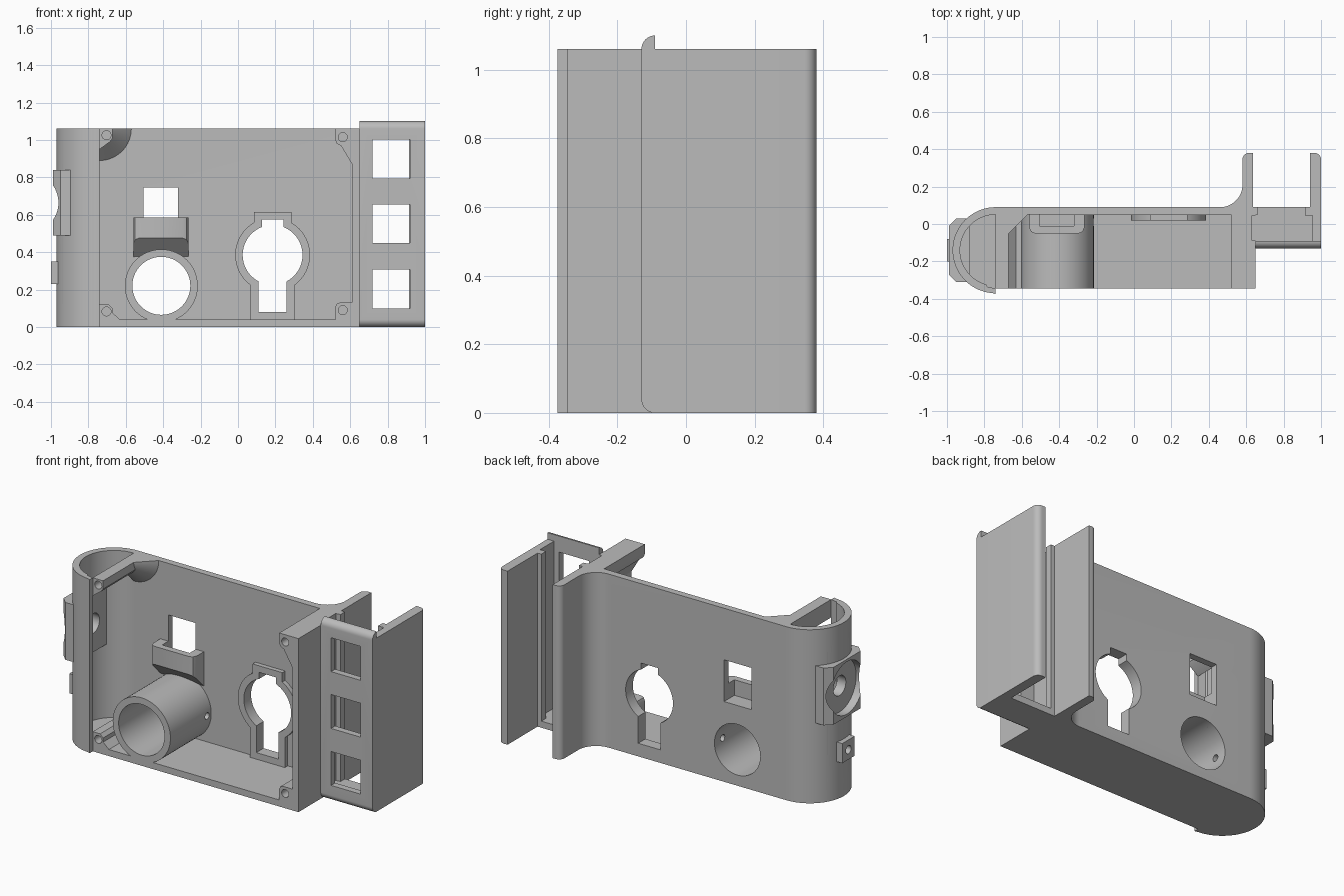
import bpy, bmesh
from math import cos, sin, radians, acos, asin, degrees
from mathutils import Vector

old = bpy.data.objects.get("Cube")
if old:
    bpy.data.objects.remove(old, do_unlink=True)

grey = bpy.data.materials.new("plain grey")
grey.use_nodes = True
COLOUR = (0.5, 0.5, 0.5, 1)
grey.diffuse_color = COLOUR
grey.node_tree.nodes["Principled BSDF"].inputs["Base Color"].default_value = COLOUR


def arc(cx, cy, r, start, end, n=24):
    angles = [radians(start + (end - start) * i / n) for i in range(n + 1)]
    return [(cx + r * cos(a), cy + r * sin(a)) for a in angles]


def circle(cx, cy, r, n=64):
    return arc(cx, cy, r, 0, 360, n)[:-1]


def rect(u0, u1, v0, v1):
    return [(u0, v0), (u1, v0), (u1, v1), (u0, v1)]


def prism(name, pts, axis, a, b, end_pts=None):
    """Extrude a profile along an axis, optionally lofting to a second profile."""
    place = {"x": lambda u, v, t: Vector((t, u, v)),
             "y": lambda u, v, t: Vector((u, t, v)),
             "z": lambda u, v, t: Vector((u, v, t))}[axis]
    bm = bmesh.new()
    low = [bm.verts.new(place(u, v, a)) for u, v in pts]
    high = [bm.verts.new(place(u, v, b)) for u, v in end_pts or pts]
    bm.faces.new(low)
    bm.faces.new(high)
    for i in range(len(low)):
        j = (i + 1) % len(low)
        bm.faces.new((low[i], low[j], high[j], high[i]))
    bmesh.ops.recalc_face_normals(bm, faces=bm.faces)
    mesh = bpy.data.meshes.new(name)
    bm.to_mesh(mesh)
    bm.free()
    mesh.materials.append(grey)
    ob = bpy.data.objects.new(name, mesh)
    bpy.context.collection.objects.link(ob)
    return ob


def cut(ob, *cutters):
    """Subtract the cutters and bake the result into the mesh."""
    for c in cutters:
        c.hide_render = True
        mod = ob.modifiers.new("cut", "BOOLEAN")
        mod.operation = "DIFFERENCE"
        mod.solver = "EXACT"
        mod.object = c
    graph = bpy.context.evaluated_depsgraph_get()
    mesh = bpy.data.meshes.new_from_object(ob.evaluated_get(graph))
    ob.modifiers.clear()
    ob.data = mesh


def keyhole(r, half_top, top, half_bottom, bottom):
    """Round opening with one slot above and one below."""
    cx, cz = 0.185, 0.385
    t = degrees(acos(half_top / r))
    s = degrees(asin(half_bottom / r))
    right = arc(cx, cz, r, s - 90, t)
    left = arc(cx, cz, r, 180 - t, 270 - s)
    return ([(cx + half_bottom, bottom)] + right + [(cx + half_top, top), (cx - half_top, top)]
            + left + [(cx - half_bottom, bottom)])


# Shared cutters
TUBE = (-0.41, 0.22)
BUTTON = (-0.14, 0.665)
PORT = (-0.14, 0.29)
bore = prism("bore_cutter", circle(*TUBE, 0.155), "y", -1, 1)
window = prism("window_cutter", rect(-0.505, -0.32, 0.49, 0.745), "y", -0.01, 0.3)
key = prism("keyhole_cutter", keyhole(0.16, 0.0575, 0.575, 0.075, 0.08), "y", -0.1, 0.3)
recess = prism("button_recess_cutter", circle(*BUTTON, 0.16), "x", -1.2, -0.94)
button_hole = prism("button_hole_cutter", circle(*BUTTON, 0.06), "x", -1.2, -0.8)
port_hole = prism("port_hole_cutter", circle(*PORT, 0.025, 24), "x", -1.2, -0.8)
slot = prism("slot_cutter", rect(0.63, 0.955, -0.088, 0.045), "z", 0.04, 1.3)
cross_hole = prism("cross_hole_cutter", circle(0.01, 0.22, 0.02, 24), "x", -0.8, 0)
cutters = [bore, window, key, recess, button_hole, port_hole, slot, cross_hole]

# Back wall with rounded end and rail flange
H = 1.06
outer_end = arc(-0.74, -0.14, 0.23, 270, 90, 40)
inner_end = arc(-0.74, -0.14, 0.19, 90, 255, 36)
shell_outline = ([(-0.74, -0.375)] + outer_end[1:] + arc(0.46, 0.21, 0.12, -90, 0, 16)
                 + arc(0.615, 0.345, 0.035, 180, 90, 8)
                 + [(0.635, 0.38), (0.635, 0.09), (0.66, 0.09), (0.66, 0.047)]
                 + inner_end + [(-0.785, -0.335), (-0.74, -0.345)])
shell = prism("back_shell", shell_outline, "z", 0, H)
cut(shell, bore, window, key, recess, button_hole, port_hole)

# Floor
prism("floor", [(0.65, -0.345), (-0.74, -0.345), (-0.74, -0.37)] + outer_end[1:] + [(0.65, 0.09)],
      "z", 0, 0.04)

# Right wall with thickened screw corners
wall = prism("right_wall", [(0.65, 0), (0.65, H), (0.52, H), (0.52, 1.0), (0.528, 0.98), (0.55, 0.97),
                            (0.61, 0.87), (0.61, 0.13), (0.545, 0.13), (0.527, 0.123),
                            (0.52, 0.105), (0.52, 0)], "y", -0.345, 0.06)

# Left screw bars and conical bracket
upper_bar = prism("upper_left_bar", [(-0.74, H), (-0.67, H), (-0.67, 1.01), (-0.685, 0.99), (-0.74, 0.95)],
                  "y", -0.345, 0.06)
lower_bar = prism("lower_left_bar", [(-0.74, 0.03), (-0.62, 0.03), (-0.67, 0.075), (-0.67, 0.1),
                                     (-0.69, 0.12), (-0.74, 0.12)], "y", -0.345, 0.06)
corner = [(-0.74, H)]
prism("bar_bracket", corner + arc(-0.74, H, 0.07, 270, 360, 16), "y", -0.05, 0.055,
      corner + arc(-0.74, H, 0.175, 270, 360, 16))

# Screw holes
for ob, x, heights in ((wall, 0.56, (1.015, 0.09)), (upper_bar, -0.703, (1.025,)),
                       (lower_bar, -0.703, (0.083,))):
    holes = [prism("screw_cutter", circle(x, z, 0.024, 24), "y", -0.5, -0.2) for z in heights]
    cutters += holes
    cut(ob, *holes)
cut(wall, slot)

# Lens tube
tube = prism("lens_tube", circle(*TUBE, 0.195), "y", -0.345, 0.06)
cut(tube, bore, cross_hole)

# Pocket below the window, with a sloped underside
pocket = prism("window_pocket", [(-0.56, 0.06), (-0.56, -0.02), (-0.55, -0.042), (-0.53, -0.05),
                                 (-0.295, -0.05), (-0.275, -0.042), (-0.265, -0.02), (-0.265, 0.06)],
               "z", 0.36, 0.585)
slope = prism("slope_cutter", [(-0.2, 0.62), (-0.05, 0.475), (0.05, 0.375), (0.05, 0.2), (-0.2, 0.2)],
              "x", -0.8, 0)
cutters.append(slope)
cut(pocket, slope, window, bore)

# Raised rim round the keyhole
rim = prism("keyhole_rim", keyhole(0.2, 0.1, 0.615, 0.1175, 0.03), "y", 0.02, 0.06)
cut(rim, key)

# Button housing and small port on the rounded end
housing = prism("button_housing", [(-0.88, -0.31), (-0.95, -0.31), (-0.99, -0.27), (-0.99, -0.01),
                                   (-0.95, 0.03), (-0.88, 0.03)], "z", 0.49, 0.84)
cut(housing, recess, button_hole)
port = prism("port_block", rect(-1.0, -0.95, -0.2, -0.08), "z", 0.23, 0.35)
cut(port, port_hole)

# Rail: side plate, floor and windowed front plate
prism("rail_side_plate", [(0.94, 0.38)] + arc(0.965, 0.345, 0.035, 90, 0, 8)
      + [(1, -0.1), (0.955, -0.1), (0.955, 0.045), (0.915, 0.045), (0.915, 0.09), (0.94, 0.09)],
      "z", 0, H)
prism("rail_floor", rect(0.62, 0.97, -0.1, 0.09), "z", 0, 0.04)
front = prism("rail_front_plate", arc(-0.09, 0.04, 0.04, 270, 180, 10)
              + arc(-0.09, 1.06, 0.04, 180, 90, 10), "x", 0.65, 1.0)
openings = [prism("opening_cutter", rect(0.72, 0.92, z, z + 0.207), "y", -0.3, 0)
            for z in (0.1, 0.448, 0.795)]
cutters += openings
cut(front, *openings)

# Remove the cutters and shade the parts
for c in cutters:
    bpy.data.objects.remove(c, do_unlink=True)
for ob in bpy.context.scene.objects:
    if ob.type == "MESH" and grey.name in ob.data.materials:
        bpy.ops.object.select_all(action="DESELECT")
        ob.select_set(True)
        bpy.context.view_layer.objects.active = ob
        bpy.ops.object.shade_smooth_by_angle(angle=radians(30))
